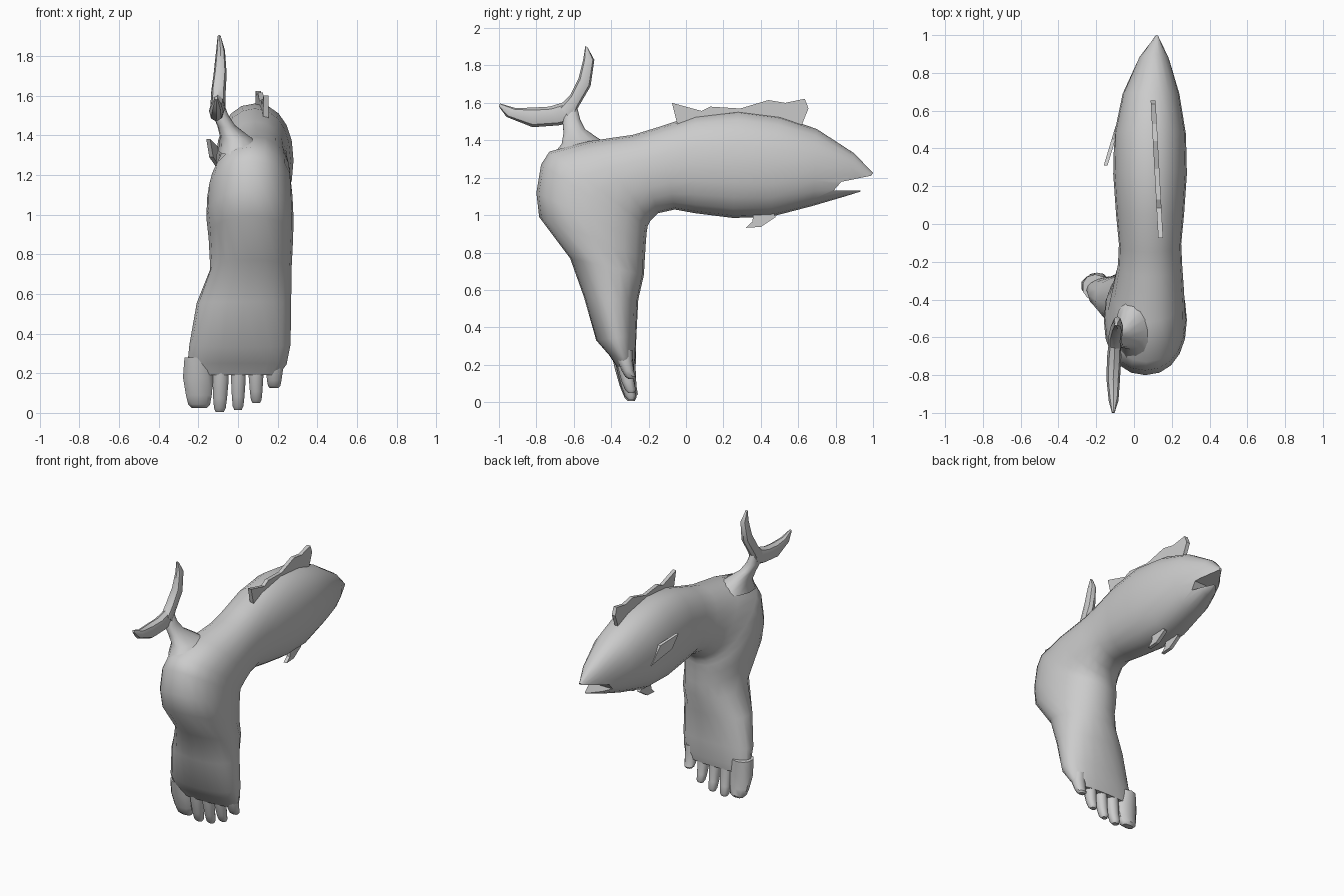
import bpy, bmesh, math
from mathutils import Vector


def finish(name, bm, smooth=True):
    bmesh.ops.recalc_face_normals(bm, faces=bm.faces[:])
    me = bpy.data.meshes.new(name)
    bm.to_mesh(me)
    bm.free()
    ob = bpy.data.objects.new(name, me)
    bpy.context.collection.objects.link(ob)
    bpy.ops.object.select_all(action='DESELECT')
    ob.select_set(True)
    bpy.context.view_layer.objects.active = ob
    if smooth:
        bpy.ops.object.shade_smooth_by_angle(angle=math.radians(42))
    return ob


def loft(name, rings, n=20, power=2.2, smooth=True):
    """Each ring: outer y,z, inner y,z, centre x, half width x."""
    def s(v):
        return math.copysign(abs(v) ** (2 / power), v)
    bm = bmesh.new()
    loops = []
    for ay, az, by, bz, cx, hw in rings:
        c = Vector((cx, (ay + by) / 2, (az + bz) / 2))
        v = Vector((0, (ay - by) / 2, (az - bz) / 2))
        loops.append([bm.verts.new(c + v * s(math.cos(t)) + Vector((hw * s(math.sin(t)), 0, 0)))
                      for t in (2 * math.pi * i / n for i in range(n))])
    for a, b in zip(loops, loops[1:]):
        for i in range(n):
            j = (i + 1) % n
            bm.faces.new((a[i], a[j], b[j], b[i]))
    bm.faces.new(loops[0])
    bm.faces.new(loops[-1])
    return finish(name, bm, smooth)


def plate(name, yz, half, xfun):
    """Flat yz outline, thickened in x and leaning by xfun(y, z)."""
    bm = bmesh.new()
    sides = [[bm.verts.new((xfun(y, z) + d, y, z)) for y, z in yz] for d in (-half, half)]
    n = len(yz)
    for side in sides:
        bm.faces.new(side)
    for i in range(n):
        j = (i + 1) % n
        bm.faces.new((sides[0][i], sides[0][j], sides[1][j], sides[1][i]))
    return finish(name, bm, False)


# Fish body bending through the heel down into the foot
body = loft("fish_foot_body", [
    (1.00, 1.225, .93, 1.125, .12, .015), (.90, 1.33, .85, 1.10, .105, .08),
    (.70, 1.46, .68, 1.05, .09, .15), (.50, 1.53, .45, .99, .085, .19),
    (.28, 1.56, .25, .985, .085, .195), (.05, 1.535, .05, 1.01, .085, .18),
    (-.15, 1.47, -.06, 1.03, .085, .165), (-.28, 1.43, -.15, 1.01, .085, .17),
    (-.52, 1.395, -.19, .97, .075, .19), (-.73, 1.34, -.205, .94, .065, .205),
    (-.775, 1.27, -.21, .91, .06, .215), (-.80, 1.12, -.215, .85, .06, .22),
    (-.785, .99, -.22, .77, .065, .213), (-.62, .77, -.225, .68, .065, .205),
    (-.545, .56, -.255, .55, .03, .238), (-.48, .33, -.265, .36, .01, .255),
    (-.41, .25, -.27, .24, -.005, .25), (-.37, .19, -.28, .19, -.02, .225)])

# Mouth wedge
cutter = plate("mouth_cutter", [(.79, 1.132), (.83, 1.178), (1.02, 1.217), (1.1, 1.13)],
               .4, lambda y, z: .1)
cutter.hide_render = True
mod = body.modifiers.new("mouth", 'BOOLEAN')
mod.operation = 'DIFFERENCE'
mod.object = cutter
bpy.ops.object.select_all(action='DESELECT')
body.select_set(True)
bpy.context.view_layer.objects.active = body
bpy.ops.object.modifier_apply(modifier="mouth")
bpy.data.objects.remove(cutter)

# Toes: top x, bottom x, half width, bottom z, half depth
for i, (xt, xb, w, zb, d) in enumerate([
        (-.205, -.195, .08, .025, .068), (-.085, -.092, .043, .005, .055),
        (.003, .0, .039, .015, .052), (.09, .092, .039, .05, .05),
        (.185, .182, .045, .125, .048)]):
    rings = []
    for f, k, y in [(0, .85, -.335), (.4, 1, -.325), (.75, .85, -.31), (.93, .72, -.297), (1, .5, -.293)]:
        z = .28 + (zb - .28) * f
        h = d * (1 - .45 * f) * (.6 if f == 1 else 1)
        rings.append((y - h, z, y + h, z, xt + (xb - xt) * f, w * k))
    loft(f"toe_{i + 1}", rings, n=10)

# Tail stem rising from the heel
loft("tail_stem", [(-.73, 1.30, -.38, 1.34, .03, .13), (-.665, 1.38, -.46, 1.405, -.015, .075),
                   (-.655, 1.44, -.54, 1.46, -.06, .045), (-.66, 1.50, -.565, 1.51, -.09, .04),
                   (-.65, 1.57, -.58, 1.57, -.1, .025)], n=12)


# Forked tail fin
def lobe(name, pts):
    # pts: side A yz, side B yz, x, half thickness
    loft(name, pts, n=8)


lobe("tail_lobe_upper", [(-.68, 1.58, -.60, 1.50, -.10, .038), (-.62, 1.64, -.58, 1.57, -.10, .037),
                         (-.575, 1.73, -.51, 1.69, -.09, .033), (-.55, 1.83, -.49, 1.83, -.088, .022),
                         (-.538, 1.905, -.525, 1.895, -.095, .008)])
lobe("tail_lobe_lower", [(-.60, 1.62, -.59, 1.50, -.10, .03), (-.73, 1.58, -.68, 1.48, -.105, .038),
                         (-.82, 1.575, -.82, 1.47, -.11, .036), (-.91, 1.572, -.96, 1.525, -.108, .026),
                         (-.995, 1.597, -1.0, 1.58, -.11, .008)])

# Dorsal fins
dorsal_x = lambda y, z: .137 - .055 * y
plate("dorsal_fin_rear", [(-.075, 1.60), (.09, 1.555), (.10, 1.48), (-.04, 1.46)], .013, dorsal_x)
plate("dorsal_fin_front", [(.05, 1.54), (.13, 1.58), (.29, 1.57), (.44, 1.615), (.53, 1.60),
                           (.635, 1.622), (.655, 1.57), (.61, 1.46), (.1, 1.48)], .013, dorsal_x)

# Pectoral fin on the left flank, belly fins below
plate("pectoral_fin", [(.52, 1.22), (.45, 1.34), (.31, 1.38), (.36, 1.29)], .01,
      lambda y, z: -.15 + .3 * (y - .31))
for name, x in (("belly_fin_left", .03), ("belly_fin_right", .14)):
    plate(name, [(.36, 1.0), (.355, .965), (.32, .932), (.40, .937), (.48, .99), (.46, 1.02)],
          .012, lambda y, z, x=x: x)
